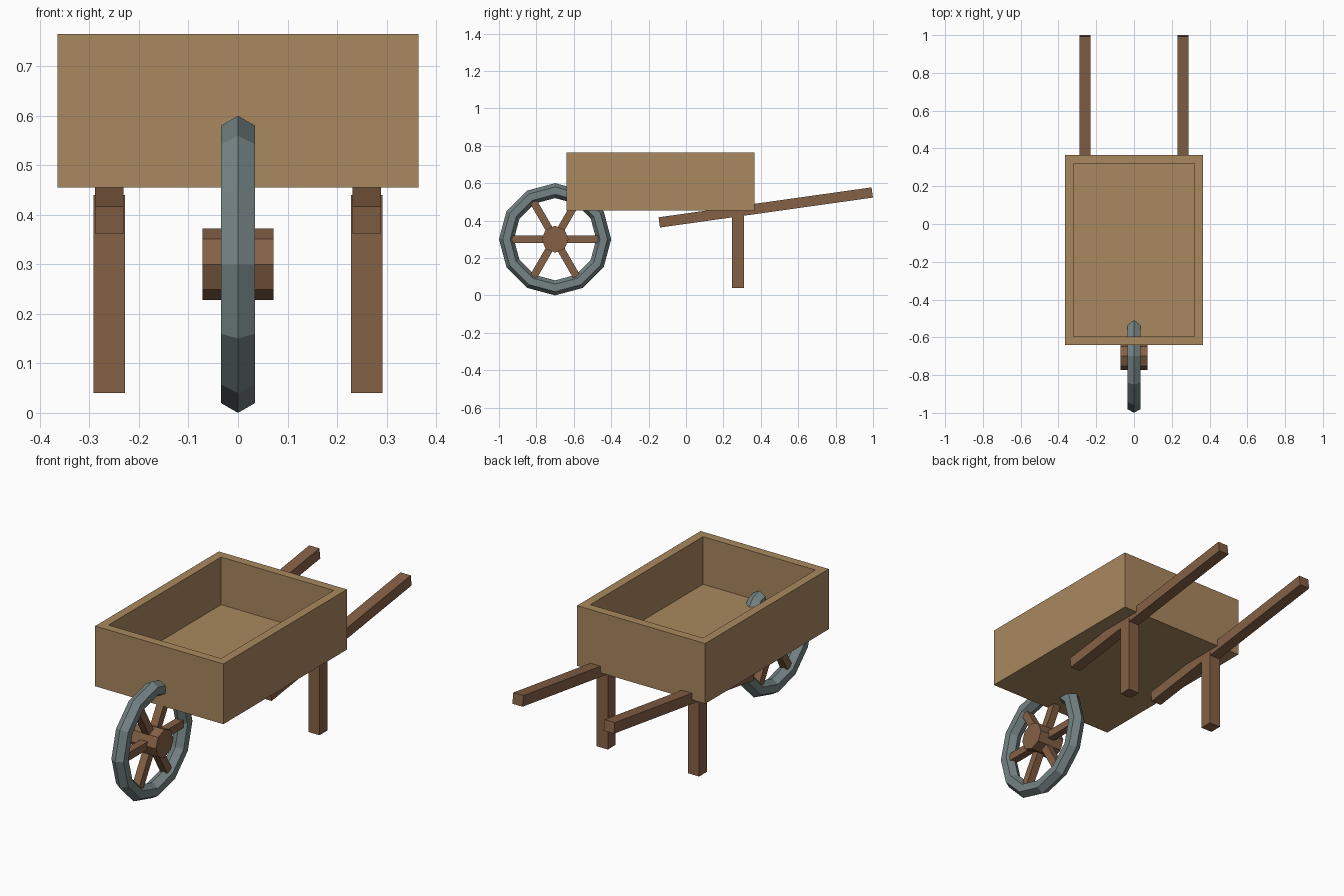
import bpy, bmesh, math

if "Cube" in bpy.data.objects:
    bpy.data.objects.remove(bpy.data.objects["Cube"])


def material(name, rgb):
    m = bpy.data.materials.new(name)
    m.diffuse_color = (*rgb, 1)
    m.use_nodes = True
    m.node_tree.nodes["Principled BSDF"].inputs["Base Color"].default_value = m.diffuse_color
    return m


TRAY = material("light wood", (0.397, 0.246, 0.112))
WOOD = material("dark wood", (0.235, 0.119, 0.060))
METAL = material("grey metal", (0.175, 0.225, 0.228))


def finish(name, mat):
    o = bpy.context.object
    o.name = name
    o.data.materials.append(mat)
    return o


def box(name, size, loc, mat, rot=(0, 0, 0)):
    bpy.ops.mesh.primitive_cube_add(size=1, location=loc, rotation=rot)
    o = finish(name, mat)
    o.scale = size
    return o


# Open tray: box with inset top pushed down to the floor
tray = box("tray", (1, 1, 1), (0, 0, 0), TRAY)
bm = bmesh.new()
bm.from_mesh(tray.data)
for v in bm.verts:
    v.co.x *= 0.73
    v.co.y = v.co.y * 1.005 - 0.1375
    v.co.z = v.co.z * 0.31 + 0.61
top = max(bm.faces, key=lambda f: f.calc_center_median().z)
bmesh.ops.inset_region(bm, faces=[top], thickness=0.063)
floor = bmesh.ops.extrude_face_region(bm, geom=[top])["geom"]
bmesh.ops.translate(bm, vec=(0, 0, -0.245),
                    verts=[g for g in floor if isinstance(g, bmesh.types.BMVert)])
if top.is_valid:
    bmesh.ops.delete(bm, geom=[top], context='FACES_ONLY')
bmesh.ops.recalc_face_normals(bm, faces=bm.faces)
bm.to_mesh(tray.data)
bm.free()

# Handles and legs on both sides
for side, s in (("left", -1), ("right", 1)):
    box(side + "_handle", (0.058, 1.15, 0.055), (s * 0.26, 0.4265, 0.47), WOOD,
        (math.radians(8), 0, 0))
    box(side + "_leg", (0.064, 0.064, 0.40), (s * 0.26, 0.278, 0.24), WOOD)

# Wheel: rim, hub and six spokes
C = (0, -0.70, 0.30)
AXLE = (0, math.pi / 2, 0)
bpy.ops.mesh.primitive_torus_add(major_segments=12, minor_segments=6, major_radius=0.26,
                                 minor_radius=0.04, location=C, rotation=AXLE)
finish("wheel_rim", METAL)
bpy.ops.mesh.primitive_cylinder_add(vertices=8, radius=0.072, depth=0.144,
                                    location=C, rotation=AXLE)
finish("wheel_hub", WOOD)
for i in range(6):
    a = i * math.pi / 3
    box(f"spoke_{i + 1}", (0.04, 0.20, 0.04),
        (0, C[1] + 0.14 * math.cos(a), C[2] + 0.14 * math.sin(a)), WOOD, (a, 0, 0))
